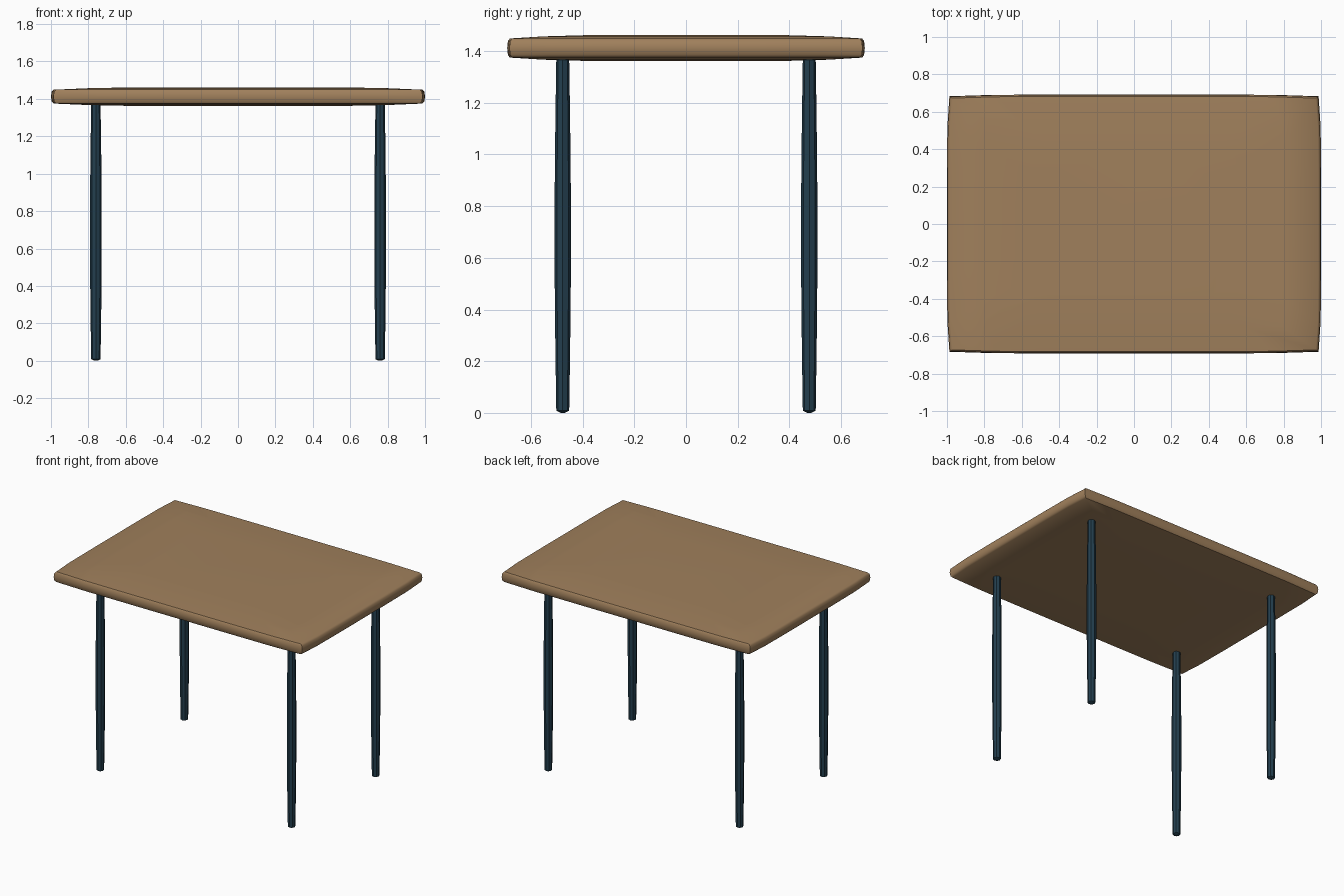
import bpy, bmesh, math

if "Cube" in bpy.data.objects:
    bpy.data.objects.remove(bpy.data.objects["Cube"])


def material(name, rgb):
    m = bpy.data.materials.new(name)
    m.diffuse_color = (*rgb, 1.0)
    m.use_nodes = True
    m.node_tree.nodes["Principled BSDF"].inputs["Base Color"].default_value = m.diffuse_color
    return m


wood = material("warm brown wood", (0.352, 0.216, 0.107))
metal = material("dark teal metal", (0.017, 0.050, 0.078))


def loft(name, rings, mat, location, angle):
    """Skin a stack of equal rings, listed from top to bottom, and cap both ends."""
    bm = bmesh.new()
    loops = [[bm.verts.new(p) for p in ring] for ring in rings]
    n = len(loops[0])
    for a, b in zip(loops, loops[1:]):
        for i in range(n):
            j = (i + 1) % n
            bm.faces.new((a[i], b[i], b[j], a[j]))
    bm.faces.new(loops[0])
    bm.faces.new(loops[-1][::-1])
    bmesh.ops.recalc_face_normals(bm, faces=bm.faces)
    mesh = bpy.data.meshes.new(name)
    bm.to_mesh(mesh)
    bm.free()
    mesh.materials.append(mat)
    ob = bpy.data.objects.new(name, mesh)
    ob.location = location
    bpy.context.collection.objects.link(ob)
    bpy.ops.object.select_all(action='DESELECT')
    ob.select_set(True)
    bpy.context.view_layer.objects.active = ob
    bpy.ops.object.shade_smooth_by_angle(angle=math.radians(angle))
    return ob


# Tabletop: slightly bulging rectangle outline, swept through a soft edge profile
side = [(0.987, -0.987), (0.998, -0.75), (1, -0.4), (1, 0.4), (0.998, 0.75)]
outline = []
for k in range(4):
    c, s = round(math.cos(k * math.pi / 2)), round(math.sin(k * math.pi / 2))
    outline += [(x * c - y * s, x * s + y * c) for x, y in side]

half = [(0.55, 0.05), (0.8, 0.045), (0.985, 0.037), (0.996, 0.027)]
profile = half + [(1.0, 0.0)] + [(r, -z) for r, z in reversed(half)]
loft("tabletop", [[(x * r, y * r * 0.692, z) for x, y in outline] for r, z in profile],
     wood, (0, 0, 1.412), 44)

# Legs: eight-sided rods, a little thicker at mid height, with blunt pointed ends
leg_half = [(0.008, 0.6875), (0.025, 0.679), (0.0285, 0.45), (0.031, 0.2)]
leg_profile = leg_half + [(r, -z) for r, z in reversed(leg_half)]
leg_rings = [[(r * math.cos(i * math.pi / 4), r * math.sin(i * math.pi / 4), z)
              for i in range(8)] for r, z in leg_profile]
for sx, xn in ((-1, "left"), (1, "right")):
    for sy, yn in ((-1, "front"), (1, "back")):
        loft(f"{yn}_{xn}_leg", leg_rings, metal, (sx * 0.76, sy * 0.477, 0.6875), 30)
